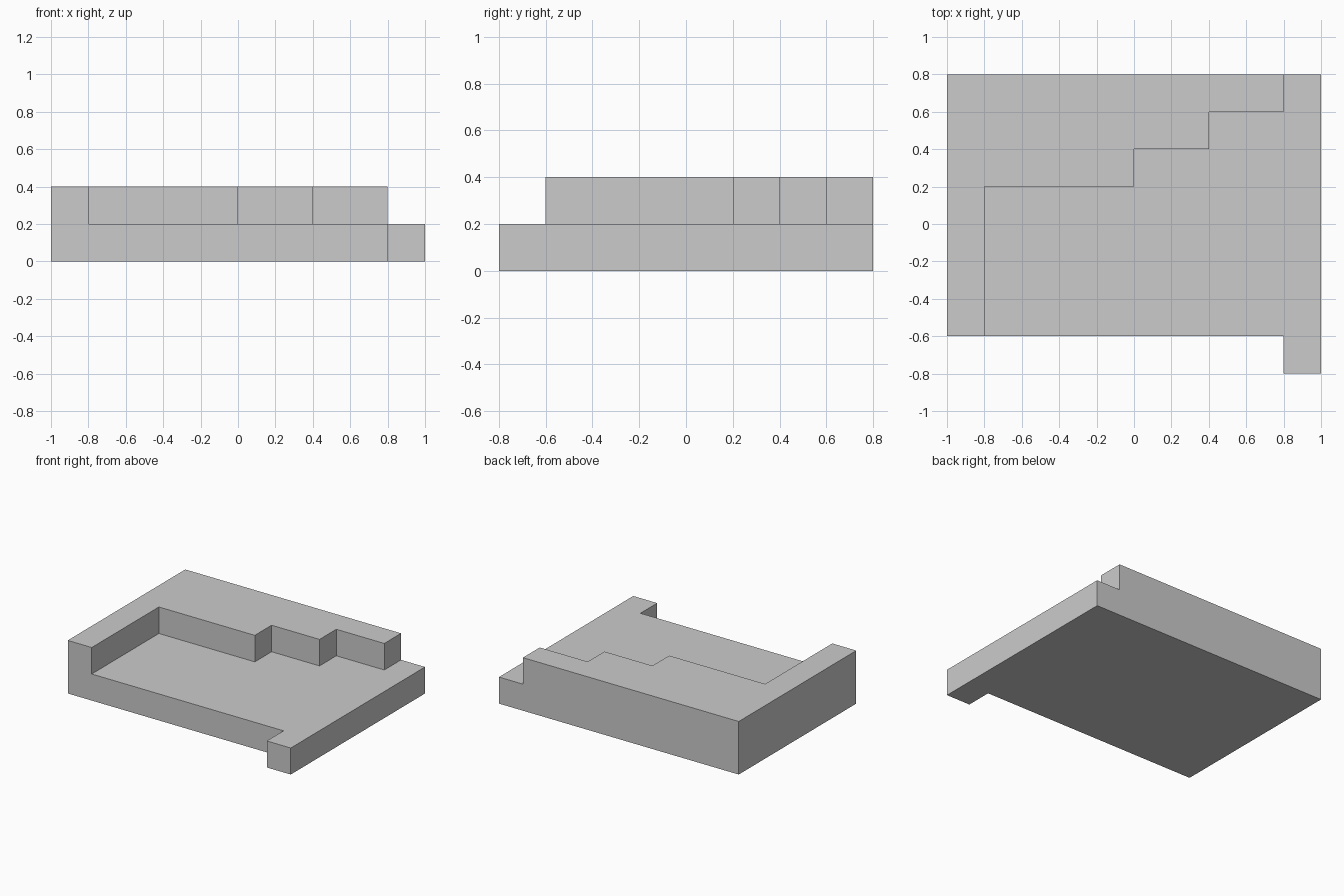
import bpy, bmesh, math

if "Cube" in bpy.data.objects:
    bpy.data.objects.remove(bpy.data.objects["Cube"])

# Stepped inner edge shared by the raised wall and the lower floor
steps = [(-.8, -.6), (-.8, .2), (0, .2), (0, .4), (.4, .4), (.4, .6), (.8, .6), (.8, .8)]
wall_corners = [(-1, .8), (-1, -.6)]
floor_corners = [(1, .8), (1, -.8), (.8, -.8), (.8, -.6)]

bm = bmesh.new()


def add_verts(points):
    return [bm.verts.new((x, y, 0)) for x, y in points]


def raise_faces(faces, height):
    """Extrude faces straight up and return the new top faces."""
    geom = bmesh.ops.extrude_face_region(bm, geom=faces)["geom"]
    verts = [g for g in geom if isinstance(g, bmesh.types.BMVert)]
    bmesh.ops.translate(bm, verts=verts, vec=(0, 0, height))
    return [g for g in geom if isinstance(g, bmesh.types.BMFace)]


# Footprint in two regions
path = add_verts(steps)
wall = bm.faces.new(path + add_verts(wall_corners))
floor = bm.faces.new((path + add_verts(floor_corners))[::-1])

# Slab, then the stepped wall on top of it
tops = raise_faces([wall, floor], 0.2)
wall_top = min(tops, key=lambda f: f.calc_center_bounds().x)
raise_faces([wall_top], 0.2)

# Merge coplanar faces into clean flat sides
bmesh.ops.recalc_face_normals(bm, faces=bm.faces[:])
bmesh.ops.dissolve_limit(bm, angle_limit=math.radians(1), verts=bm.verts[:], edges=bm.edges[:])
bmesh.ops.recalc_face_normals(bm, faces=bm.faces[:])

mesh = bpy.data.meshes.new("stepped_platform")
bm.to_mesh(mesh)
bm.free()
bpy.context.collection.objects.link(bpy.data.objects.new("stepped_platform", mesh))
